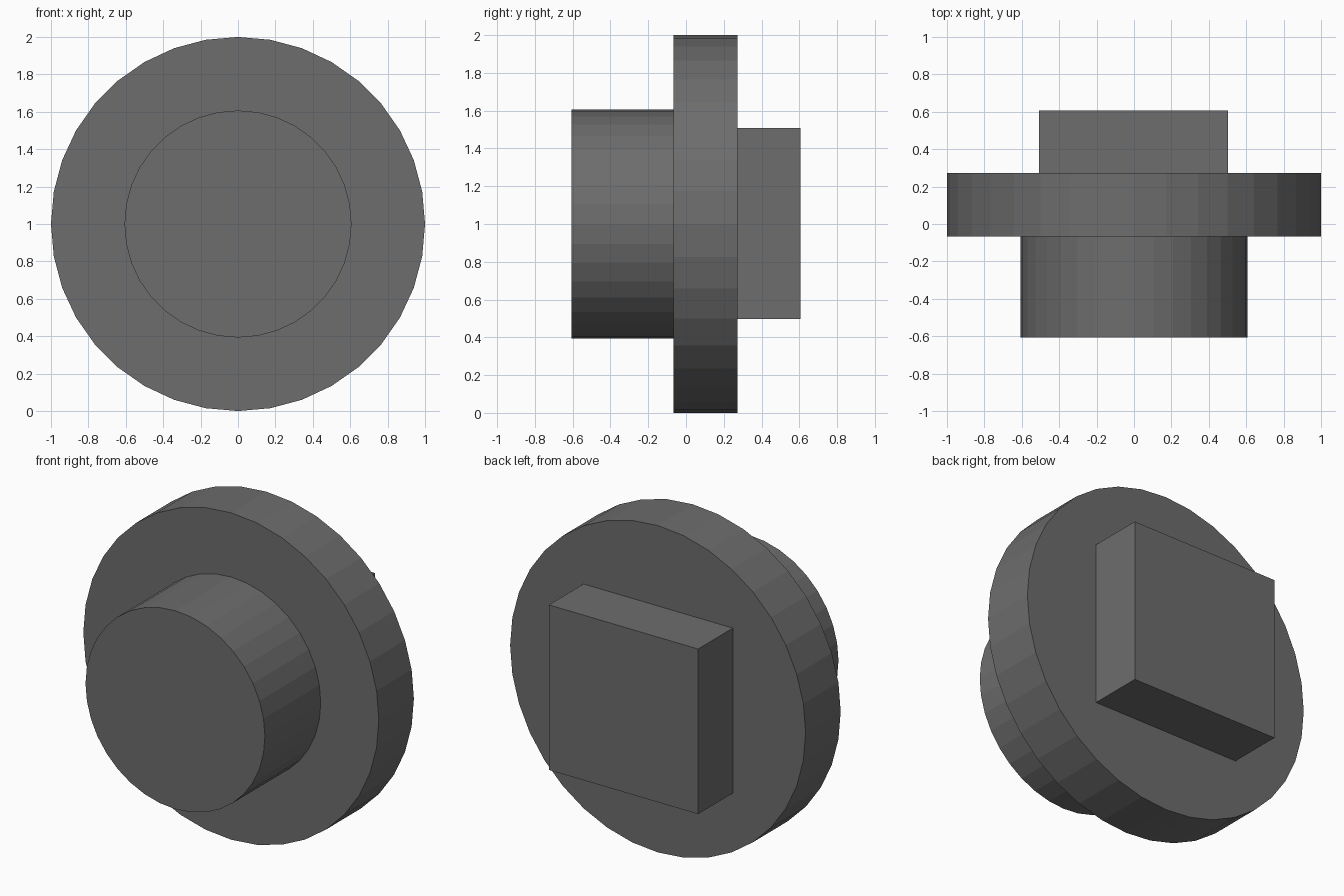
import bpy
from math import pi

if "Cube" in bpy.data.objects:
    bpy.data.objects.remove(bpy.data.objects["Cube"])

SIDES = 36
Y_FRONT, Y_FLANGE_FRONT, Y_FLANGE_BACK, Y_BACK = -0.607, -0.067, 0.272, 0.607

dark_grey = bpy.data.materials.new("dark_grey")
dark_grey.diffuse_color = (0.153, 0.153, 0.153, 1)
dark_grey.use_nodes = True
dark_grey.node_tree.nodes["Principled BSDF"].inputs["Base Color"].default_value = dark_grey.diffuse_color


def disc(name, radius, y0, y1):
    """Flat-shaded cylinder lying along y, with a vertex at the top."""
    bpy.ops.mesh.primitive_cylinder_add(
        vertices=SIDES, radius=radius, depth=y1 - y0,
        location=(0, (y0 + y1) / 2, 1), rotation=(pi / 2, 0, 0))
    ob = bpy.context.object
    ob.name = name
    bpy.ops.object.transform_apply(location=False, rotation=True, scale=True)
    ob.data.materials.append(dark_grey)


# Front button and wide middle flange
disc("front_button", 0.607, Y_FRONT, Y_FLANGE_FRONT)
disc("flange", 1.0, Y_FLANGE_FRONT, Y_FLANGE_BACK)

# Square block on the back
bpy.ops.mesh.primitive_cube_add(size=1, location=(-0.002, (Y_FLANGE_BACK + Y_BACK) / 2, 1.003))
block = bpy.context.object
block.name = "back_block"
block.scale = (1.01, Y_BACK - Y_FLANGE_BACK, 1.01)
bpy.ops.object.transform_apply(location=False, rotation=False, scale=True)
block.data.materials.append(dark_grey)
